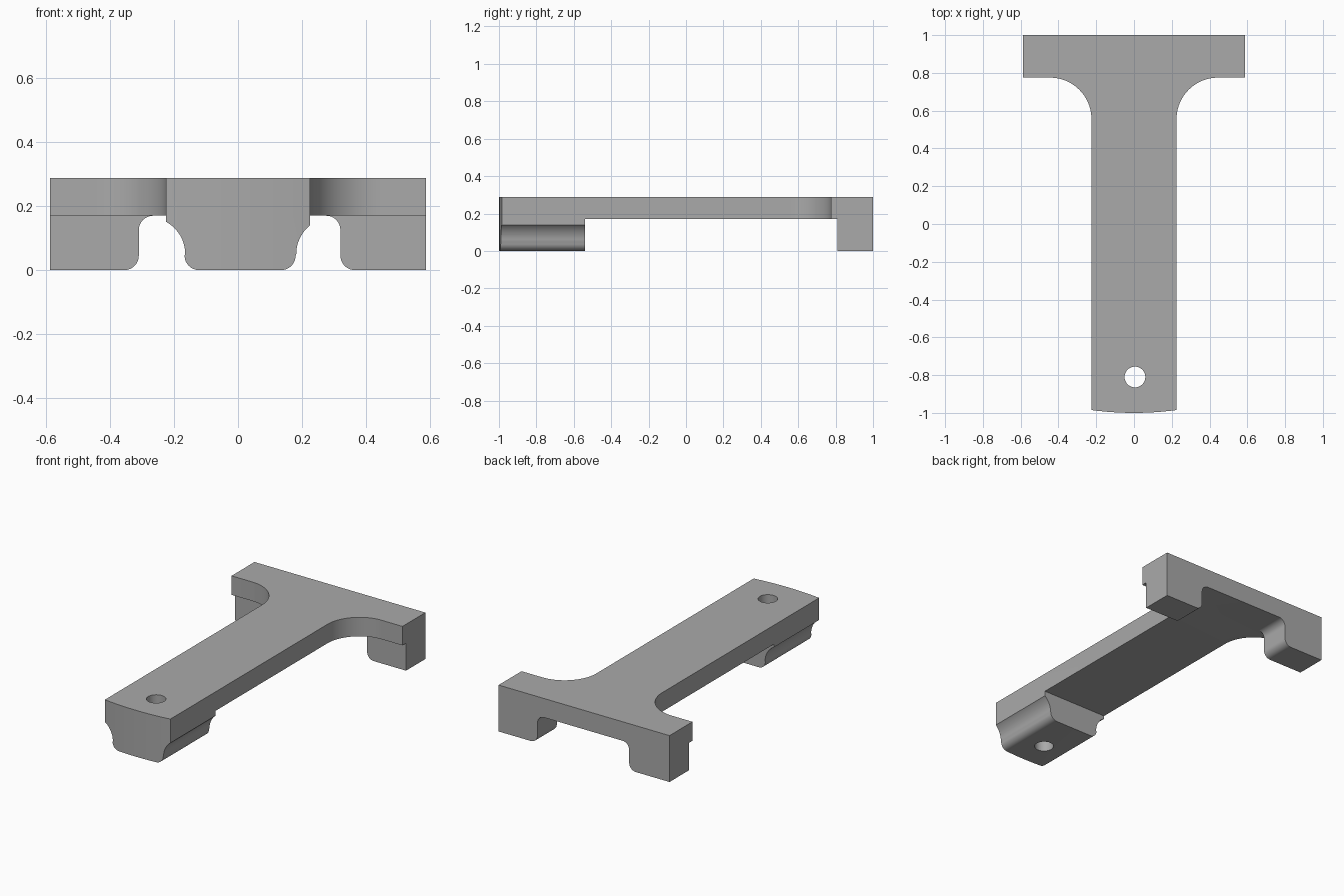
import bpy
import bmesh
from math import radians, cos, sin
from mathutils import Vector

if "Cube" in bpy.data.objects:
    bpy.data.objects.remove(bpy.data.objects["Cube"], do_unlink=True)

TOP, SLAB_BOTTOM = 0.288, 0.17
HALF_WIDTH, HALF_BAR = 0.225, 0.587

grey = bpy.data.materials.new("plain_grey")
grey.use_nodes = True
COLOUR = (0.4, 0.4, 0.4, 1)
grey.diffuse_color = COLOUR
grey.node_tree.nodes["Principled BSDF"].inputs["Base Color"].default_value = COLOUR


def arc(cx, cy, r, start, end, steps=16):
    angles = [radians(start + (end - start) * i / steps) for i in range(steps + 1)]
    return [(cx + r * cos(a), cy + r * sin(a)) for a in angles]


def mirrored(points):
    return [(-x, y) for x, y in reversed(points)]


def prism(name, outline, low, high, axis="Z"):
    """Extrude an outline along z, or an x-z profile along y."""
    def place(p, d):
        return (p[0], p[1], d) if axis == "Z" else (p[0], d, p[1])
    bm = bmesh.new()
    face = bm.faces.new([bm.verts.new(place(p, low)) for p in outline])
    new = bmesh.ops.extrude_face_region(bm, geom=[face])["geom"]
    offset = Vector(place((0, 0), high - low))
    bmesh.ops.translate(bm, vec=offset, verts=[v for v in new if isinstance(v, bmesh.types.BMVert)])
    bmesh.ops.recalc_face_normals(bm, faces=bm.faces)
    mesh = bpy.data.meshes.new(name)
    bm.to_mesh(mesh)
    bm.free()
    mesh.materials.append(grey)
    obj = bpy.data.objects.new(name, mesh)
    bpy.context.collection.objects.link(obj)
    return obj


def combine(target, other, operation):
    mod = target.modifiers.new(operation, "BOOLEAN")
    mod.operation, mod.solver, mod.object = operation, "EXACT", other
    bpy.context.view_layer.objects.active = target
    bpy.ops.object.modifier_apply(modifier=mod.name)
    bpy.data.objects.remove(other, do_unlink=True)


# Slab stock, oversized so the plan outline trims it
body = prism("t_shaped_bracket", [(-0.8, -1.2), (0.8, -1.2), (0.8, 1.2), (-0.8, 1.2)],
             SLAB_BOTTOM, 0.4)

# Front foot block with scooped sides
right = arc(0.135, 0.045, 0.045, -90, 0, 8) + arc(0.297, 0.05, 0.115, 180, 90) + [(0.297, 0.25)]
left = arc(-0.122, 0.045, 0.045, 270, 180, 8) + arc(-0.28, 0.05, 0.115, 0, 90) + [(-0.28, 0.25)]
combine(body, prism("foot_block", right + left[::-1], -1.1, -0.54, "Y"), "UNION")

# Legs under the ends of the crossbar
for side, inner in ((1, 0.32), (-1, 0.31)):
    leg = [(0.7, 0)] + arc(inner + 0.045, 0.045, 0.045, 270, 180, 8)
    leg += arc(inner - 0.045, 0.125, 0.045, 0, 90, 8) + [(inner - 0.045, 0.25), (0.7, 0.25)]
    combine(body, prism("leg", [(side * x, z) for x, z in leg], 0.81, 1.1, "Y"), "UNION")

# T-shaped plan with filleted arms and a bowed front end
flank = arc(HALF_WIDTH + 0.22, 0.555, 0.22, 180, 90, 24)
flank += [(HALF_BAR, 0.775), (HALF_BAR, 1)]
plan = arc(0, 0.7, 1.7, -97.6, -82.4, 12) + flank + mirrored(flank)
combine(body, prism("plan_outline", plan, -0.1, TOP), "INTERSECT")

# Bolt hole
combine(body, prism("hole", arc(0.005, -0.81, 0.055, 0, 348.75, 31), -0.2, 0.5), "DIFFERENCE")

bpy.ops.object.select_all(action="DESELECT")
body.select_set(True)
bpy.context.view_layer.objects.active = body
bpy.ops.object.shade_smooth_by_angle(angle=radians(30))
